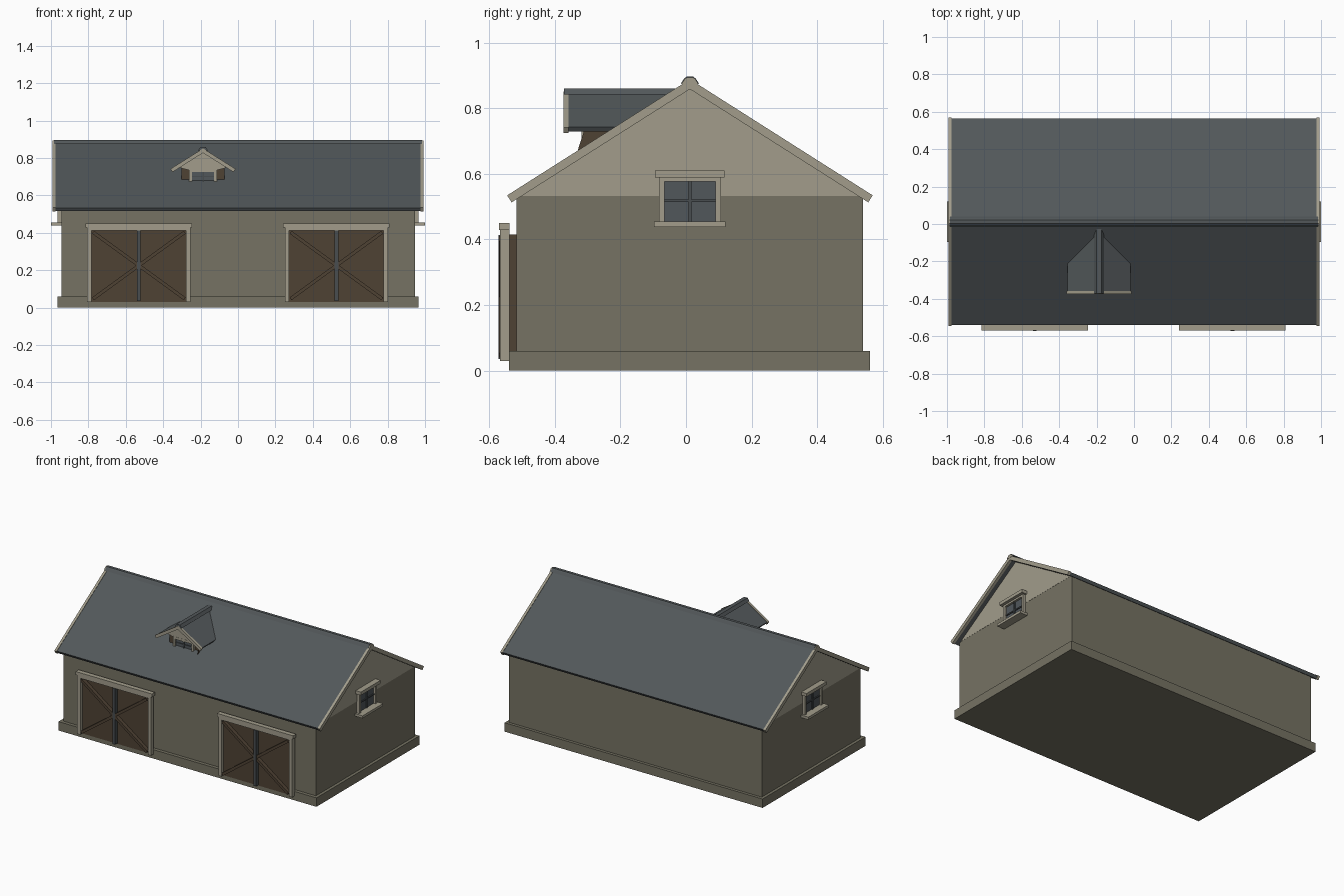
import bpy, math
from mathutils import Vector

if "Cube" in bpy.data.objects:
    bpy.data.objects.remove(bpy.data.objects["Cube"])


def mat(name, col):
    m = bpy.data.materials.new(name)
    m.diffuse_color = (*col, 1)
    m.use_nodes = True
    m.node_tree.nodes["Principled BSDF"].inputs["Base Color"].default_value = m.diffuse_color
    return m


WALL = mat("wall_olive", (0.18, 0.17, 0.125))
TRIM = mat("trim_beige", (0.36, 0.335, 0.26))
ROOF = mat("roof_slate", (0.085, 0.097, 0.102))
DOOR = mat("door_brown", (0.078, 0.054, 0.034))
GLASS = mat("glass_grey", (0.082, 0.095, 0.105))
METAL = mat("bar_dark", (0.065, 0.075, 0.08))


def mesh(name, verts, faces, m):
    me = bpy.data.meshes.new(name)
    me.from_pydata(verts, [], faces)
    me.materials.append(m)
    ob = bpy.data.objects.new(name, me)
    bpy.context.collection.objects.link(ob)
    return ob


def fix(ob):
    # consistent outward normals
    import bmesh
    bm = bmesh.new()
    bm.from_mesh(ob.data)
    bmesh.ops.recalc_face_normals(bm, faces=bm.faces)
    bm.to_mesh(ob.data)
    bm.free()
    return ob


def loft(name, a, b, m):
    """Closed solid between two matching outlines."""
    n = len(a)
    faces = [tuple(range(n)), tuple(range(n, 2 * n))]
    faces += [(i, (i + 1) % n, n + (i + 1) % n, n + i) for i in range(n)]
    return fix(mesh(name, list(a) + list(b), faces, m))


def box(name, x0, x1, y0, y1, z0, z1, m):
    q = [(x0, y0), (x1, y0), (x1, y1), (x0, y1)]
    return loft(name, [(x, y, z0) for x, y in q], [(x, y, z1) for x, y in q], m)


def prism_x(name, prof, x0, x1, m):
    return loft(name, [(x0, y, z) for y, z in prof], [(x1, y, z) for y, z in prof], m)


def chevron(c, half, top, slope, t):
    """Gable roof section with square-cut eaves; t is vertical thickness."""
    k = t * slope / (1 + slope ** 2)
    e = top - slope * half
    low = top - t - slope * (half - k)
    return [(c - half, e), (c, top), (c + half, e),
            (c + half - k, low), (c, top - t), (c - half + k, low)]


CY, TOP, SL = 0.012, 0.885, 0.635

# Walls and plinth
box("plinth", -0.965, 0.965, -0.54, 0.56, 0, 0.06, WALL)
box("walls", -0.945, 0.945, -0.517, 0.54, 0.06, 0.532, WALL)
prism_x("gable_ends", [(-0.517, 0.532), (0.54, 0.532), (CY, 0.866)], -0.946, 0.946, TRIM)

# Main roof, ridge cap and barge boards
prism_x("main_roof", chevron(CY, 0.553, TOP, SL, 0.025), -0.975, 0.975, ROOF)
cap = [(-0.028, 0.875), (-0.017, 0.891), (-0.01, 0.896), (0.01, 0.896), (0.017, 0.891), (0.028, 0.875)]
prism_x("ridge_cap", [(CY + y, z) for y, z in cap], -0.985, 0.985, ROOF)
for s, side in ((1, "right"), (-1, "left")):
    prism_x("barge_board_" + side, chevron(CY, 0.557, TOP + 0.003, SL, 0.03), s * 0.975, s * 0.992, TRIM)
    prism_x("ridge_end_" + side, [(CY + y * 0.95, z - 0.002) for y, z in cap], s * 0.985, s * 0.993, TRIM)

    # Gable window
    def part(name, y0, y1, z0, z1, x0, x1, m):
        a, b = sorted((s * x0, s * x1))
        box("window_" + name + "_" + side, a, b, CY + y0, CY + y1, z0, z1, m)
    part("glass", -0.08, 0.08, 0.455, 0.582, 0.944, 0.951, GLASS)
    part("jamb_a", -0.094, -0.078, 0.455, 0.59, 0.944, 0.965, TRIM)
    part("jamb_b", 0.078, 0.094, 0.455, 0.59, 0.944, 0.965, TRIM)
    part("head", -0.08, 0.08, 0.576, 0.59, 0.944, 0.965, TRIM)
    part("lintel", -0.106, 0.106, 0.588, 0.61, 0.944, 0.985, TRIM)
    part("sill", -0.109, 0.109, 0.438, 0.455, 0.944, 1.0, TRIM)
    part("mullion", -0.004, 0.004, 0.455, 0.578, 0.944, 0.958, METAL)
    part("transom", -0.079, 0.079, 0.514, 0.522, 0.944, 0.957, METAL)


def brace(name, x0, z0, x1, z1, w, y0, y1, m):
    d = Vector((x1 - x0, 0, z1 - z0)).normalized()
    n = Vector((-d.z, 0, d.x)) * w / 2
    a, b = Vector((x0, 0, z0)), Vector((x1, 0, z1))
    q = [a + n, b + n, b - n, a - n]
    loft(name, [(p.x, y0, p.z) for p in q], [(p.x, y1, p.z) for p in q], m)


# Barn doors with crossed braces
for c, side in ((-0.53, "left"), (0.526, "right")):
    n = "_" + side
    box("door_panel" + n, c - 0.257, c + 0.257, -0.545, -0.516, 0.03, 0.415, DOOR)
    for s in (-1, 1):
        a, b = sorted((c + s * 0.253, c + s * 0.276))
        box("door_jamb" + n, a, b, -0.567, -0.538, 0.03, 0.43, TRIM)
        brace("door_brace" + n, c - s * 0.245, 0.047, c + s * 0.245, 0.403, 0.018, -0.57, -0.544, DOOR)
    box("door_head" + n, c - 0.254, c + 0.254, -0.567, -0.538, 0.412, 0.43, TRIM)
    box("door_lintel" + n, c - 0.285, c + 0.285, -0.57, -0.538, 0.428, 0.45, TRIM)
    box("door_centre_bar" + n, c - 0.01, c + 0.01, -0.572, -0.544, 0.035, 0.413, METAL)

# Dormer: solids run back until they sink into the main roof slope
DX = -0.187


def back(z):
    return CY - (TOP - z) / SL + 0.015


def dormer(name, prof, y0, y1, m):
    end = [(x, back(z) if y1 is None else y1, z) for x, z in prof]
    return loft(name, [(x, y0, z) for x, z in prof], end, m)


dormer("dormer_roof", chevron(DX, 0.169, 0.849, 0.63, 0.018), -0.36, None, ROOF)
dormer("dormer_barge", chevron(DX, 0.174, 0.851, 0.63, 0.024), -0.374, -0.358, TRIM)
dormer("dormer_ridge_cap", [(DX - 0.026, 0.841), (DX - 0.013, 0.86), (DX + 0.013, 0.86), (DX + 0.026, 0.841)],
       -0.372, None, ROOF)
dormer("dormer_walls", [(DX - 0.115, 0.655), (DX + 0.115, 0.655), (DX + 0.115, 0.755),
                        (DX, 0.83), (DX - 0.115, 0.755)], -0.303, None, DOOR)
dormer("dormer_gable", [(DX - 0.125, 0.748), (DX - 0.075, 0.735), (DX + 0.075, 0.735), (DX + 0.125, 0.748),
                        (DX, 0.832)], -0.317, -0.302, TRIM)

# Dormer window
box("dormer_glass", DX - 0.062, DX + 0.062, -0.31, -0.302, 0.67, 0.736, GLASS)
for s in (-1, 1):
    a, b = sorted((DX + s * 0.06, DX + s * 0.076))
    box("dormer_jamb", a, b, -0.318, -0.302, 0.66, 0.738, TRIM)
box("dormer_head", DX - 0.076, DX + 0.076, -0.318, -0.302, 0.724, 0.74, TRIM)
box("dormer_mullion", DX - 0.004, DX + 0.004, -0.315, -0.302, 0.67, 0.73, METAL)
box("dormer_transom", DX - 0.06, DX + 0.06, -0.314, -0.302, 0.698, 0.704, METAL)
